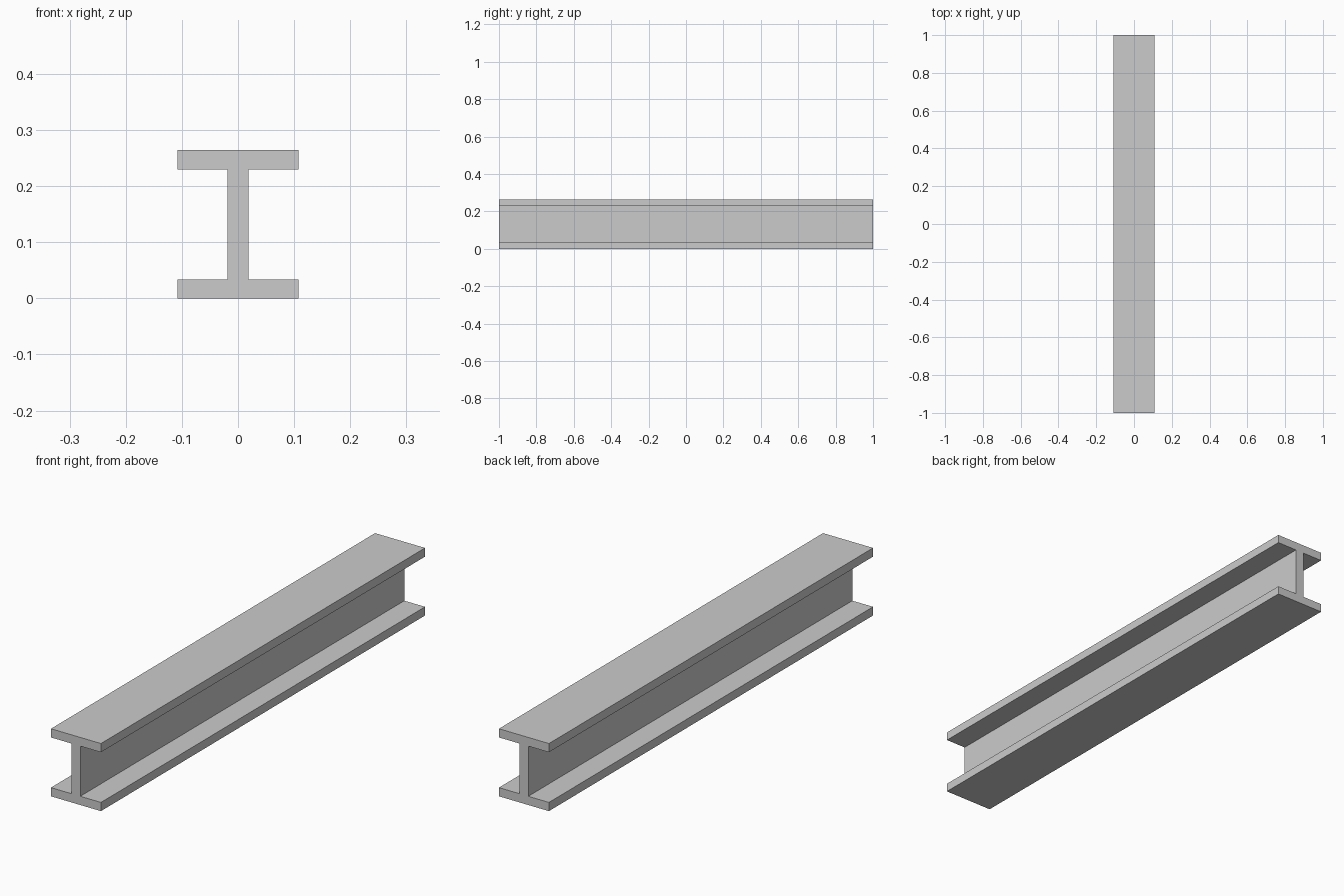
import bpy
import bmesh

if "Cube" in bpy.data.objects:
    bpy.data.objects.remove(bpy.data.objects["Cube"])

LENGTH, HEIGHT = 2.0, 0.264
FLANGE_HALF, FLANGE_THICK, WEB_HALF = 0.108, 0.034, 0.0187

# I-shaped cross-section: right half, then mirrored to the left
right = [
    (FLANGE_HALF, 0),
    (FLANGE_HALF, FLANGE_THICK),
    (WEB_HALF, FLANGE_THICK),
    (WEB_HALF, HEIGHT - FLANGE_THICK),
    (FLANGE_HALF, HEIGHT - FLANGE_THICK),
    (FLANGE_HALF, HEIGHT),
]
profile = right + [(-x, z) for x, z in reversed(right)]

# Sweep the profile along y
bm = bmesh.new()
face = bm.faces.new([bm.verts.new((x, -LENGTH / 2, z)) for x, z in profile])
result = bmesh.ops.extrude_face_region(bm, geom=[face], use_keep_orig=True)
moved = [g for g in result["geom"] if isinstance(g, bmesh.types.BMVert)]
bmesh.ops.translate(bm, vec=(0, LENGTH, 0), verts=moved)
bmesh.ops.recalc_face_normals(bm, faces=bm.faces)

# Steel beam object
mesh = bpy.data.meshes.new("i_beam")
bm.to_mesh(mesh)
bm.free()
bpy.context.collection.objects.link(bpy.data.objects.new("i_beam", mesh))
